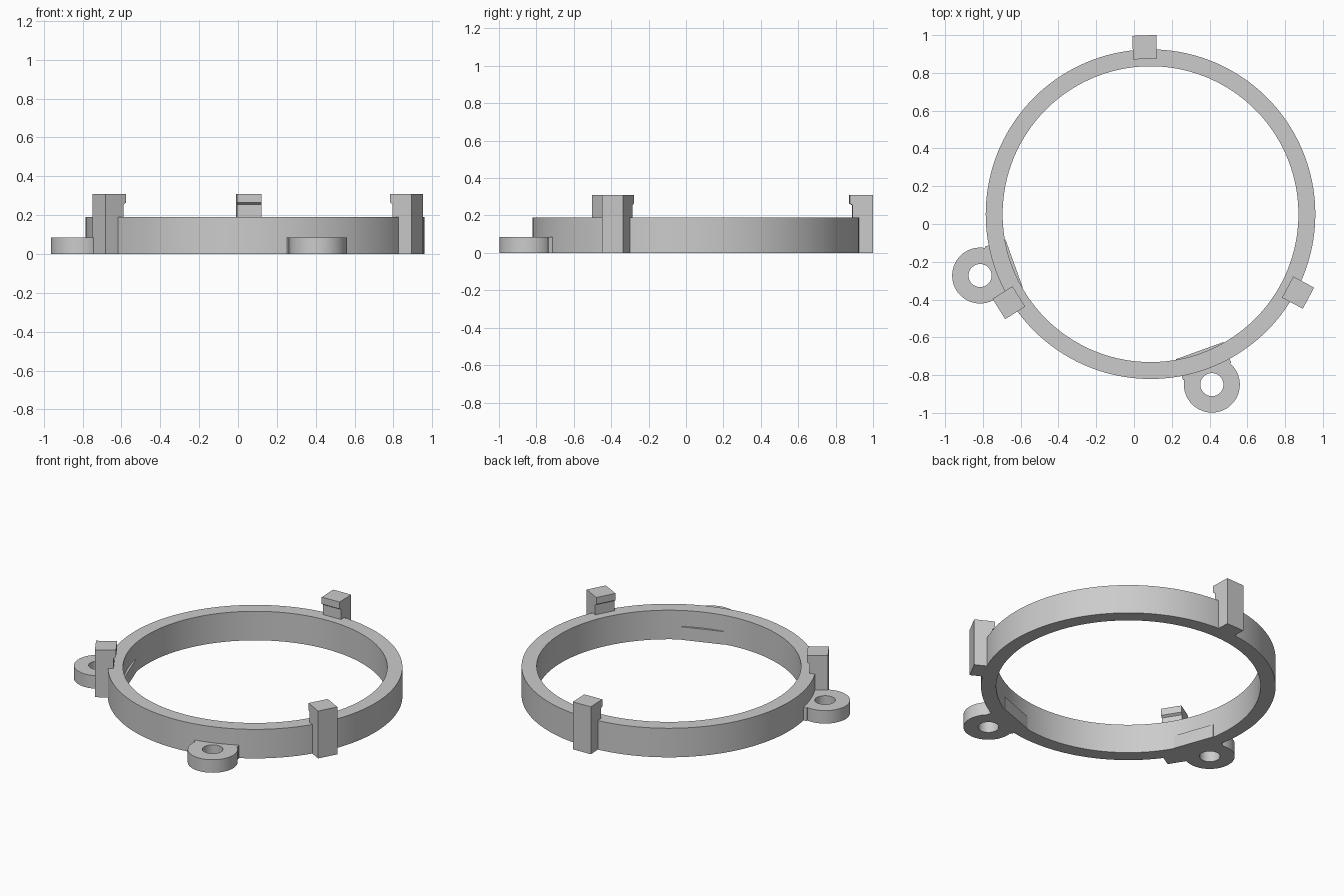
import bpy, bmesh
from math import sin, cos, pi, radians
from mathutils import Matrix

if "Cube" in bpy.data.objects:
    bpy.data.objects.remove(bpy.data.objects["Cube"], do_unlink=True)

CENTRE = (0.0875, 0.052, 0)
LUG_HEIGHT = 0.085

grey = bpy.data.materials.new("plain grey")
grey.use_nodes = True
grey.diffuse_color = (0.6, 0.6, 0.6, 1)
grey.node_tree.nodes["Principled BSDF"].inputs["Base Color"].default_value = (0.6, 0.6, 0.6, 1)


def finish(bm, name, angle, smooth=False):
    """Turn the mesh about the ring centre and add it to the scene."""
    bmesh.ops.recalc_face_normals(bm, faces=bm.faces)
    bm.transform(Matrix.Translation(CENTRE) @ Matrix.Rotation(radians(angle), 4, "Z"))
    mesh = bpy.data.meshes.new(name)
    bm.to_mesh(mesh)
    bm.free()
    mesh.materials.append(grey)
    obj = bpy.data.objects.new(name, mesh)
    bpy.context.collection.objects.link(obj)
    if smooth:
        bpy.ops.object.select_all(action="DESELECT")
        obj.select_set(True)
        bpy.context.view_layer.objects.active = obj
        bpy.ops.object.shade_smooth_by_angle(angle=radians(30))


def tube(name, inner, outer, height, sides, offset=0, angle=0):
    """Flat-ended tube, pushed out from the ring centre by offset."""
    bm = bmesh.new()
    profile = [(inner, 0), (outer, 0), (outer, height), (inner, height)]
    loops = []
    for i in range(sides):
        a = 2 * pi * i / sides
        loops.append([bm.verts.new((offset + r * cos(a), r * sin(a), z)) for r, z in profile])
    for i in range(sides):
        p, q = loops[i - 1], loops[i]
        for k in range(4):
            bm.faces.new((p[k - 1], p[k], q[k], q[k - 1]))
    finish(bm, name, angle, smooth=True)


def extruded(name, profile, width, angle):
    """Radial profile (distance, height) extruded along the tangent."""
    bm = bmesh.new()
    face = bm.faces.new([bm.verts.new((r, -width / 2, z)) for r, z in profile])
    new = bmesh.ops.extrude_face_region(bm, geom=[face])["geom"]
    verts = [g for g in new if isinstance(g, bmesh.types.BMVert)]
    bmesh.ops.translate(bm, verts=verts, vec=(0, width, 0))
    finish(bm, name, angle)


# Main ring
tube("ring", 0.783, 0.8725, 0.19, 160)

# Upright clips with a small inward hook
clip = [(0.837, 0), (0.947, 0), (0.947, 0.31), (0.822, 0.31), (0.822, 0.265), (0.837, 0.255)]
for side, angle in (("back", 92), ("right", 212), ("left", 332)):
    extruded(side + "_clip", clip, 0.127, angle)

# Screw lugs and the blocks that root them in the ring
root = [(0.768, 0), (0.885, 0), (0.885, LUG_HEIGHT), (0.768, LUG_HEIGHT)]
for side, angle in (("right", 199.8), ("front", 289.8)):
    tube(side + "_lug", 0.061, 0.148, LUG_HEIGHT, 64, offset=0.959, angle=angle)
    extruded(side + "_lug_root", root, 0.27, angle)
